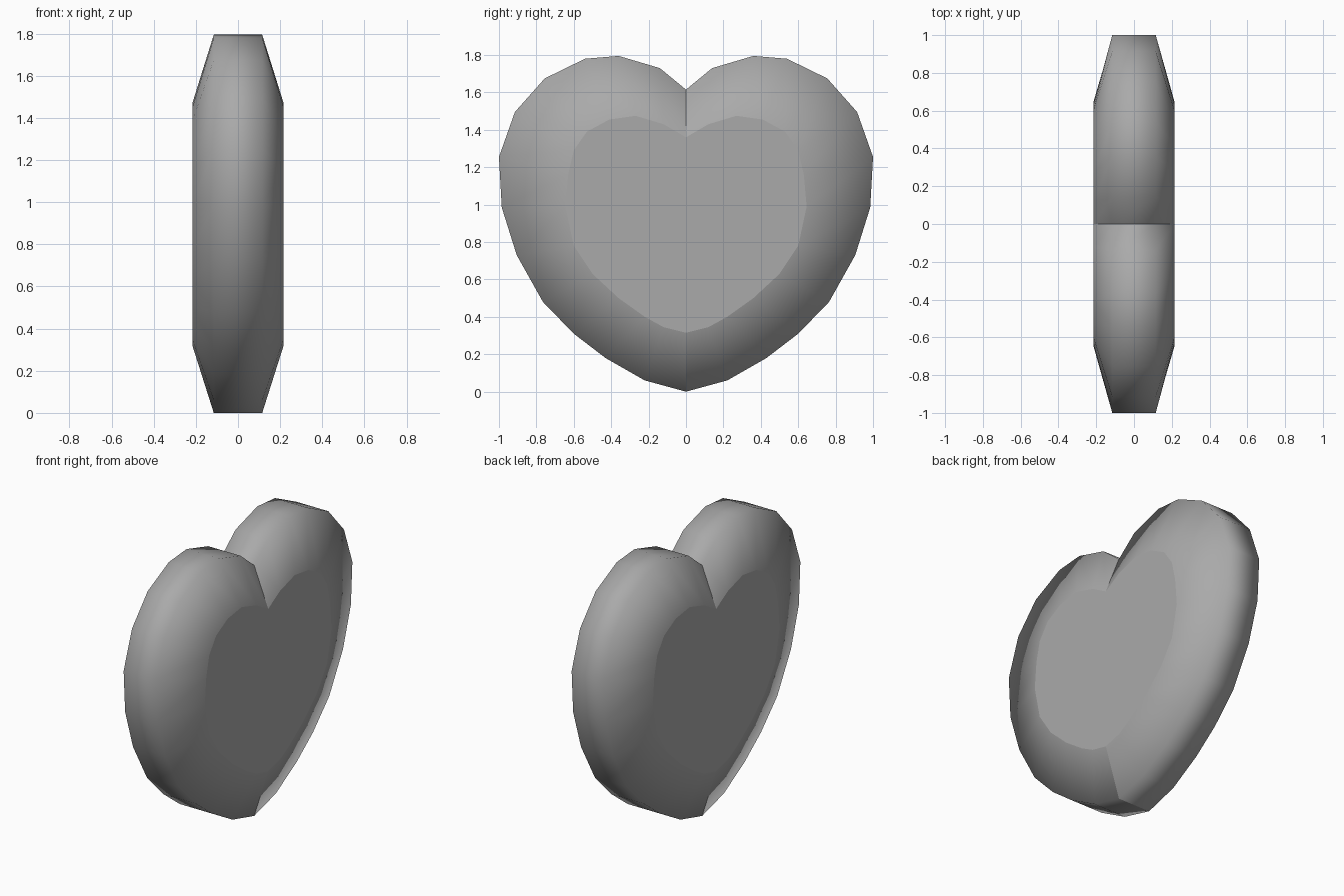
import bpy
import bmesh

cube = bpy.data.objects.get("Cube")
if cube:
    bpy.data.objects.remove(cube, do_unlink=True)

# Half outlines of the heart, from the notch round to the tip
OUTER = [(0, 1.615), (.14, 1.73), (.36, 1.795), (.54, 1.78), (.755, 1.675),
         (.915, 1.495), (1, 1.255), (.985, .985), (.905, .73), (.765, .48),
         (.6, .31), (.43, .18), (.22, .06), (0, 0)]
INNER = [(0, 1.36), (.12, 1.43), (.27, 1.475), (.41, 1.455), (.53, 1.39),
         (.6, 1.29), (.63, 1.16), (.645, .99), (.6, .78), (.5, .63),
         (.36, .5), (.22, .4), (.12, .345), (0, .315)]
RIM_X, FACE_X = .115, .215


def mirrored(half):
    """Close a half outline by mirroring it across y = 0."""
    return half + [(-y, z) for y, z in half[-2:0:-1]]


grey = bpy.data.materials.new("plain grey")
grey.use_nodes = True
colour = (.4, .4, .4, 1)
grey.diffuse_color = colour
grey.node_tree.nodes["Principled BSDF"].inputs["Base Color"].default_value = colour

# Four heart-shaped rings across the thickness
bm = bmesh.new()
rings = []
for x, half in ((-FACE_X, INNER), (-RIM_X, OUTER), (RIM_X, OUTER), (FACE_X, INNER)):
    rings.append([bm.verts.new((x, y, z)) for y, z in mirrored(half)])

# Bevelled shoulders and rim
count = len(rings[0])
for a, b in zip(rings, rings[1:]):
    for i in range(count):
        j = (i + 1) % count
        bm.faces.new((a[i], a[j], b[j], b[i])).smooth = True

# Flat heart faces on both sides
for ring in (rings[0], rings[-1]):
    bm.faces.new(ring)
bmesh.ops.recalc_face_normals(bm, faces=bm.faces[:])

# Crisp edges round the flat faces and along the notch and tip
for edge in bm.edges:
    on_face = all(abs(abs(v.co.x) - FACE_X) < .001 for v in edge.verts)
    on_crease = all(abs(v.co.y) < .001 for v in edge.verts)
    edge.smooth = not (on_face or on_crease)

mesh = bpy.data.meshes.new("heart")
bm.to_mesh(mesh)
bm.free()
mesh.materials.append(grey)
heart = bpy.data.objects.new("heart", mesh)
bpy.context.collection.objects.link(heart)
